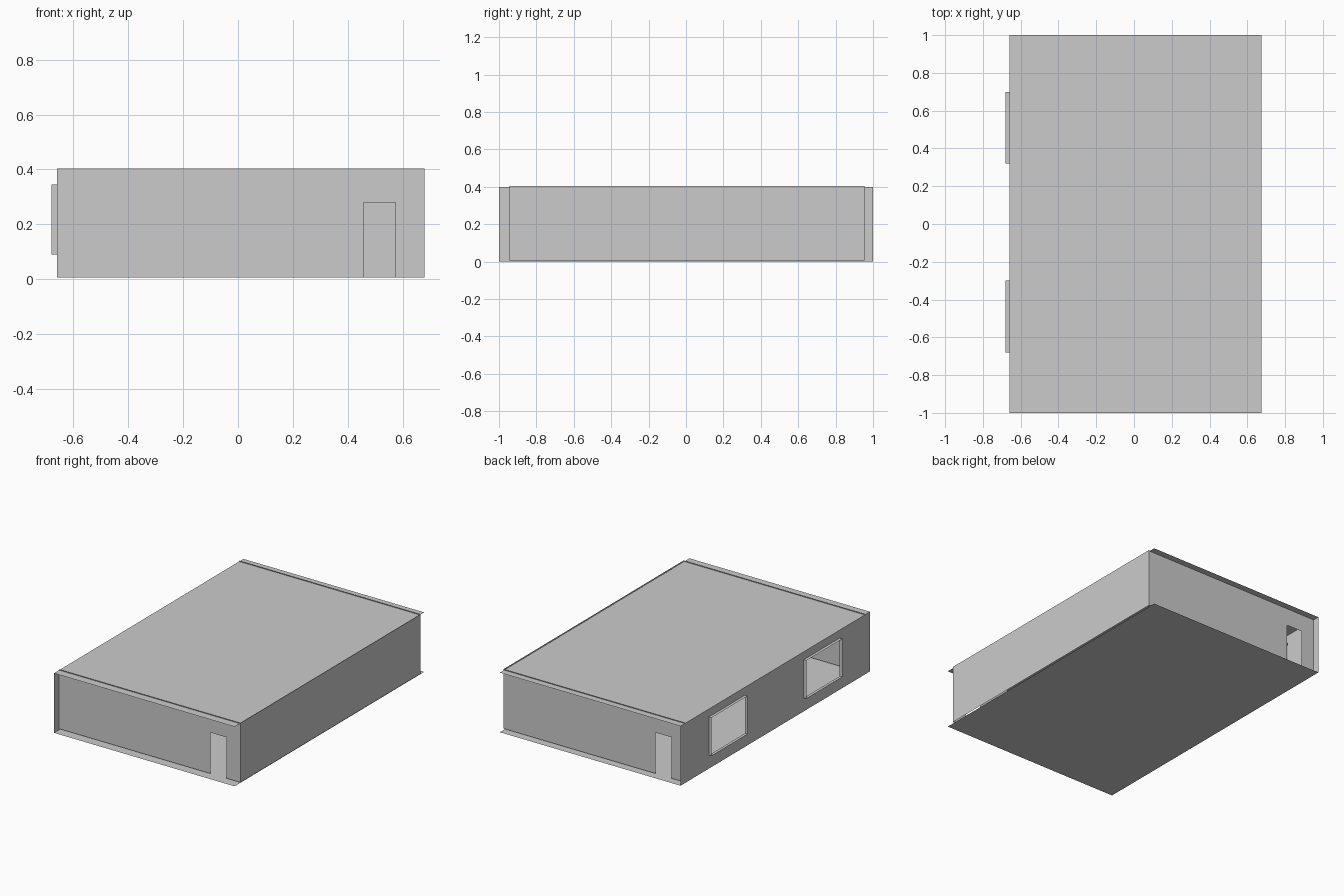
import bpy, bmesh
from mathutils import Vector

if "Cube" in bpy.data.objects:
    bpy.data.objects.remove(bpy.data.objects["Cube"])

# Shell extents (floor, ceiling, window wall) and the slightly offset thin walls
X0, X1, XR = -0.66, 0.675, 0.68
Y0, Y1 = -0.945, 0.955
TOP = 0.398
WB, WT = 0.006, 0.403


def panel(name, origin, u, v, us, vs, holes=(), lip=None):
    """Flat sheet divided along us / vs, leaving out the (column, row) holes.
    lip pushes an open, thin surround out of every hole."""
    bm = bmesh.new()
    o, u, v = Vector(origin), Vector(u), Vector(v)
    for i in range(len(us) - 1):
        for j in range(len(vs) - 1):
            loop = [(us[i], vs[j]), (us[i + 1], vs[j]),
                    (us[i + 1], vs[j + 1]), (us[i], vs[j + 1])]
            pts = [o + u * a + v * b for a, b in loop]
            if (i, j) not in holes:
                bm.faces.new([bm.verts.new(p) for p in pts])
            elif lip:
                d = Vector(lip)
                for k in range(4):
                    p, q = pts[k], pts[(k + 1) % 4]
                    bm.faces.new([bm.verts.new(c) for c in (p, q, q + d, p + d)])
    bmesh.ops.remove_doubles(bm, verts=bm.verts, dist=1e-5)
    me = bpy.data.meshes.new(name)
    bm.to_mesh(me)
    bm.free()
    ob = bpy.data.objects.new(name, me)
    bpy.context.collection.objects.link(ob)
    return ob


X, Y, Z = (1, 0, 0), (0, 1, 0), (0, 0, 1)

# Floor in two halves, and ceiling
panel("floor", (0, 0, 0), X, Y, [X0, X1], [-1, 0, 1])
panel("ceiling", (0, 0, TOP), X, Y, [X0, X1], [-1, 1])

# Left wall with two projecting window surrounds
panel("window_wall", (X0, 0, 0), Z, Y, [0, 0.09, 0.345, TOP],
      [-1, -0.68, -0.30, 0.32, 0.70, 1], holes={(1, 1), (1, 3)}, lip=(-0.02, 0, 0))

# Right wall
panel("right_wall", (XR, 0, 0), Y, Z, [Y0, Y1], [WB, WT])

# Front and back walls, doorways at opposite ends
panel("front_wall", (0, Y0, 0), X, Z, [X0, 0.458, 0.575, XR],
      [WB, 0.28, WT], holes={(1, 0)})
panel("back_wall", (0, Y1, 0), -Vector(X), Z, [-XR, 0.443, 0.56, -X0],
      [WB, 0.28, WT], holes={(1, 0)})
